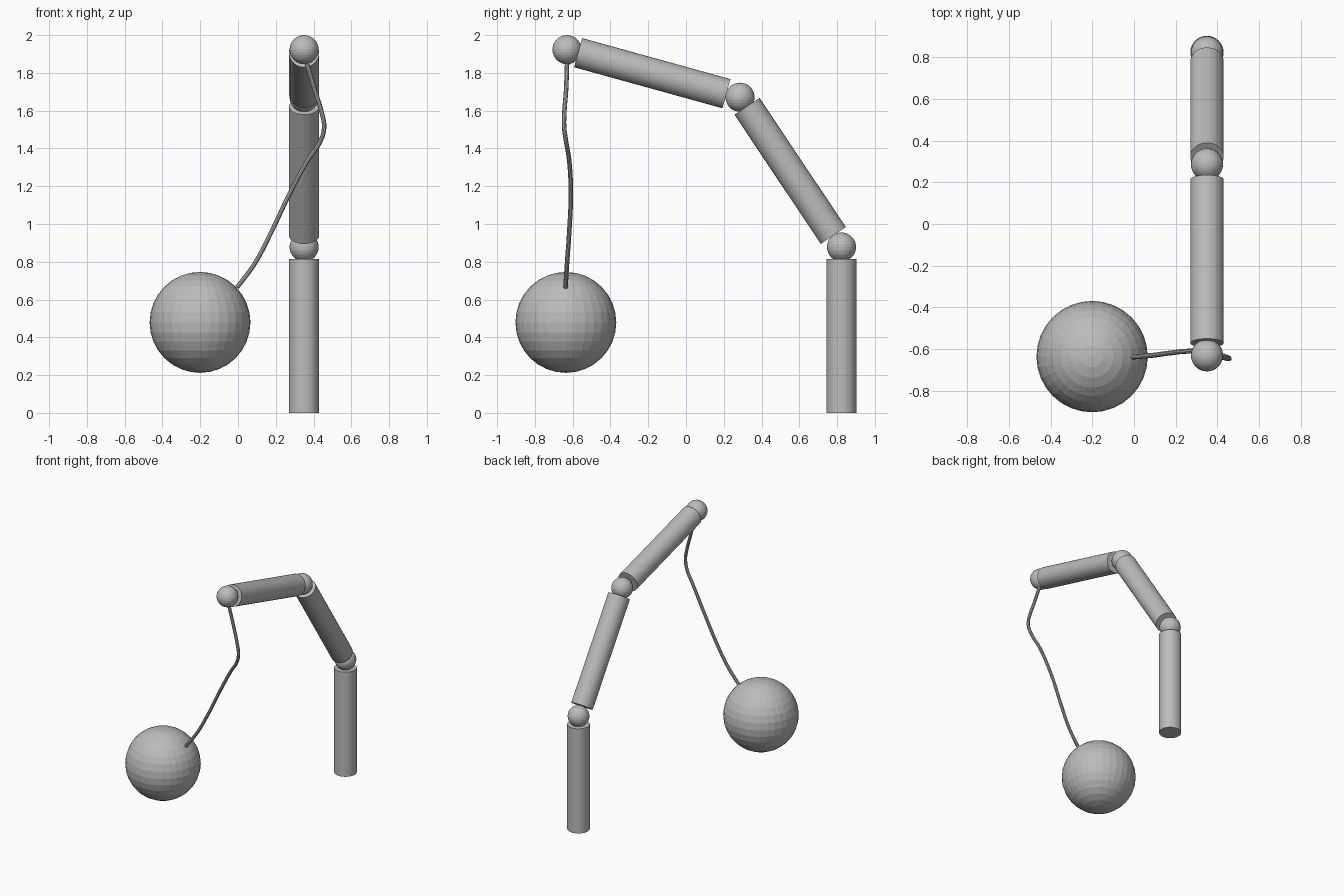
import bpy
from mathutils import Vector

if "Cube" in bpy.data.objects:
    bpy.data.objects.remove(bpy.data.objects["Cube"])

grey = bpy.data.materials.new("plain_grey")
grey.diffuse_color = (0.5, 0.5, 0.5, 1)
grey.use_nodes = True
grey.node_tree.nodes["Principled BSDF"].inputs["Base Color"].default_value = grey.diffuse_color


def finish(name):
    ob = bpy.context.object
    ob.name = name
    ob.data.materials.append(grey)
    return ob


def ball(name, centre, radius):
    bpy.ops.mesh.primitive_uv_sphere_add(segments=32, ring_count=16, radius=radius, location=centre)
    return finish(name)


def rod(name, start, end, radius=0.08):
    a, b = Vector(start), Vector(end)
    bpy.ops.mesh.primitive_cylinder_add(vertices=32, radius=radius, depth=(b - a).length,
                                        location=(a + b) / 2)
    ob = finish(name)
    ob.rotation_euler = (b - a).to_track_quat('Z', 'Y').to_euler()
    return ob


X = 0.35  # the whole arm lies in this plane

# Arm segments
rod("post", (X, 0.823, 0), (X, 0.823, 0.815))
rod("lower_arm", (X, 0.78, 0.939), (X, 0.323, 1.623))
rod("upper_arm", (X, 0.214, 1.69), (X, -0.571, 1.907))

# Joints
for name, y, z in (("lower_joint", 0.823, 0.878), ("middle_joint", 0.286, 1.671),
                   ("tip_joint", -0.63, 1.923)):
    ball(name, (X, y, z), 0.077)

# Hanging ball
ball("hanging_ball", (-0.201, -0.636, 0.479), 0.267)

# Cable from the tip joint to the hanging ball
path = [(0.355, -0.628, 1.88), (0.367, -0.63, 1.84), (0.407, -0.635, 1.708), (0.443, -0.644, 1.59),
        (0.456, -0.645, 1.512), (0.436, -0.635, 1.438), (0.372, -0.619, 1.342),
        (0.274, -0.61, 1.162), (0.170, -0.619, 0.944), (0.088, -0.63, 0.79),
        (-0.005, -0.638, 0.664)]
curve = bpy.data.curves.new("cable", 'CURVE')
curve.dimensions = '3D'
curve.bevel_depth = 0.012
curve.bevel_resolution = 3
curve.resolution_u = 8
curve.use_fill_caps = True
spline = curve.splines.new('BEZIER')
spline.bezier_points.add(len(path) - 1)
for point, co in zip(spline.bezier_points, path):
    point.co = co
    point.handle_left_type = point.handle_right_type = 'AUTO'
cable = bpy.data.objects.new("cable", curve)
bpy.context.collection.objects.link(cable)
bpy.ops.object.select_all(action='DESELECT')
cable.select_set(True)
bpy.context.view_layer.objects.active = cable
bpy.ops.object.convert(target='MESH')
finish("cable")
bpy.ops.object.shade_smooth_by_angle()
